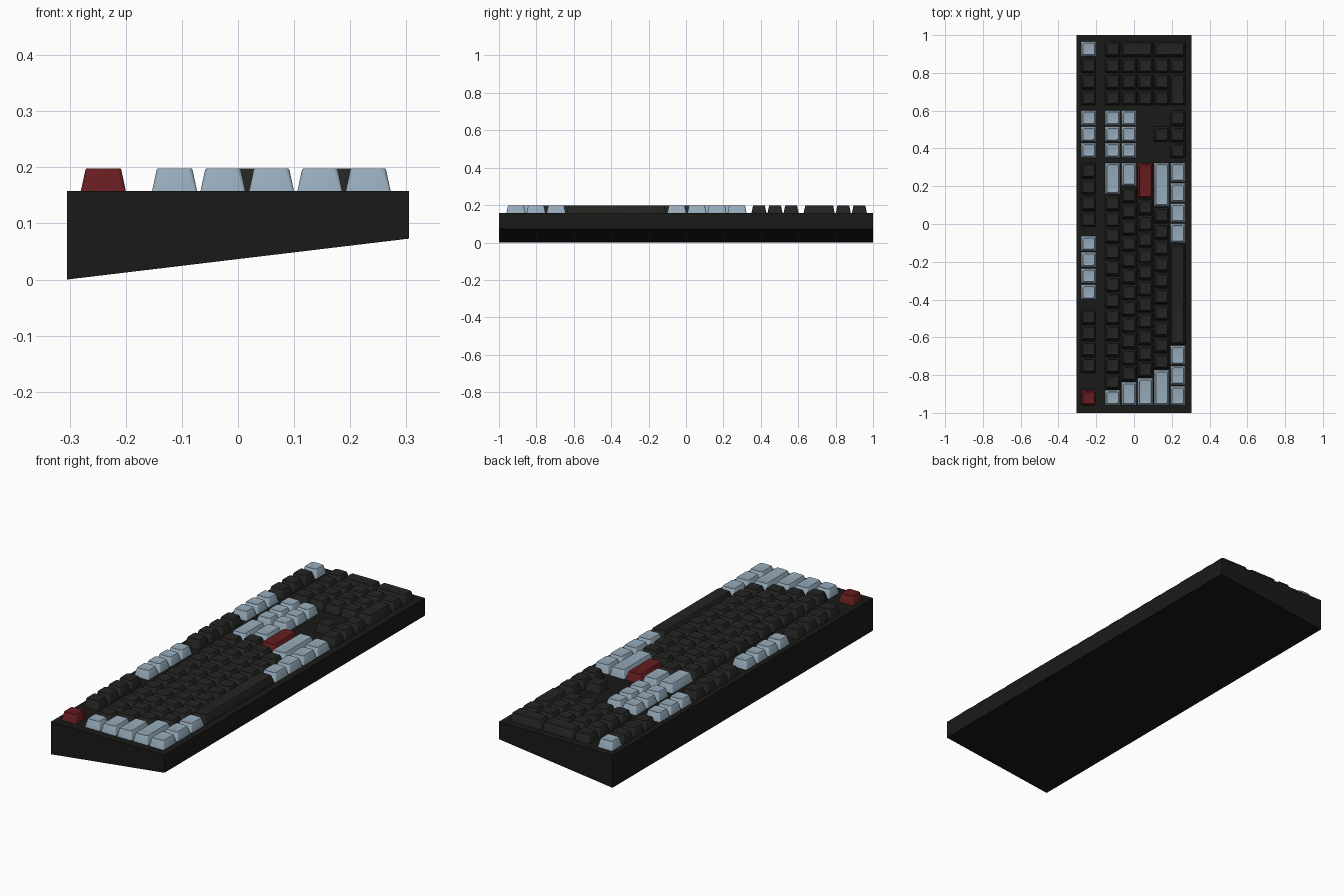
import bpy, bmesh, math

if "Cube" in bpy.data.objects:
    bpy.data.objects.remove(bpy.data.objects["Cube"])

U = 0.086                                        # one key unit
ROWS = [-0.240, -0.113, -0.0267, 0.0597, 0.146, 0.232]   # x of each key row
MAIN, NAV, PAD = -0.963, 0.347, 0.626            # y where each key block starts
TOP = 0.158                                      # top face of the case


def material(name, rgb):
    m = bpy.data.materials.new(name)
    m.diffuse_color = (*rgb, 1)
    m.use_nodes = True
    m.node_tree.nodes["Principled BSDF"].inputs["Base Color"].default_value = m.diffuse_color
    return m


CASE = material("case_black", (0.010, 0.010, 0.009))
MATS = {"d": material("key_dark", (0.017, 0.017, 0.015)),
        "l": material("key_light", (0.30, 0.40, 0.49)),
        "r": material("key_red", (0.13, 0.012, 0.014))}
LABEL = {"d": "dark_key", "l": "light_key", "r": "red_key"}


def finish(name, bm, mat, smooth=True):
    bmesh.ops.recalc_face_normals(bm, faces=bm.faces)
    me = bpy.data.meshes.new(name)
    bm.to_mesh(me)
    bm.free()
    me.materials.append(mat)
    if smooth:
        me.shade_smooth()
        me.set_sharp_from_angle(angle=math.radians(35))
    ob = bpy.data.objects.new(name, me)
    bpy.context.collection.objects.link(ob)
    return ob


def rounded_loop(bm, hx, hy, r, z, seg=4):
    """Ring of vertices around a rounded rectangle."""
    verts = []
    for i, (sx, sy) in enumerate([(1, 1), (-1, 1), (-1, -1), (1, -1)]):
        for k in range(seg + 1):
            a = math.pi / 2 * (i + k / seg)
            verts.append(bm.verts.new((sx * (hx - r) + r * math.cos(a),
                                       sy * (hy - r) + r * math.sin(a), z)))
    return verts


def keycap(kind, x, y, ux=1, uy=1):
    """Tapered cap with softened rim and shallow dished top."""
    bm = bmesh.new()
    hx, hy = (ux * U - 0.006) / 2, (uy * U - 0.006) / 2
    profile = [(0.0, 0.000, 0.005), (0.0375, 0.0080, 0.009),
               (0.0400, 0.0098, 0.010), (0.0395, 0.0125, 0.009),
               (0.0380, 0.0190, 0.006)]           # height, inset, corner radius
    rings = [rounded_loop(bm, hx - d, hy - d, r, z) for z, d, r in profile]
    n = len(rings[0])
    for a, b in zip(rings, rings[1:]):
        for i in range(n):
            j = (i + 1) % n
            bm.faces.new((a[i], a[j], b[j], b[i]))
    bm.faces.new(rings[0][::-1])
    bm.faces.new(rings[-1])
    finish(LABEL[kind], bm, MATS[kind]).location = (x, y, TOP)


def run(row, start, keys):
    """Lay keys along y; each entry is (kind, width, count), kind None = gap."""
    y = start
    for kind, w, count in keys:
        for _ in range(count):
            if kind:
                keycap(kind, ROWS[row], y + w * U / 2, 1, w)
            y += w * U


# wedge-shaped case
bm = bmesh.new()
section = [(-0.305, 0), (0.305, 0.073), (0.305, TOP), (-0.305, TOP)]
face = bm.faces.new([bm.verts.new((x, -1, z)) for x, z in section])
ext = bmesh.ops.extrude_face_region(bm, geom=[face])
bmesh.ops.translate(bm, vec=(0, 2, 0),
                    verts=[v for v in ext["geom"] if isinstance(v, bmesh.types.BMVert)])
finish("case", bm, CASE, smooth=False)

# main block
run(0, MAIN, [("r", 1, 1), (None, 1, 1), ("d", 1, 4), (None, 0.5, 1),
              ("l", 1, 4), (None, 0.5, 1), ("d", 1, 4)])
run(1, MAIN, [("l", 1, 1), ("d", 1, 12), ("l", 2, 1)])
run(2, MAIN, [("l", 1.5, 1), ("d", 1, 12), ("l", 1.5, 1)])
run(3, MAIN, [("l", 1.75, 1), ("d", 1, 11), ("r", 2.25, 1)])
run(4, MAIN, [("l", 2.25, 1), ("d", 1, 10), ("l", 2.75, 1)])
run(5, MAIN, [("l", 1.25, 3), ("d", 6.25, 1), ("l", 1.25, 4)])

# navigation block and arrows
for row in (0, 1, 2):
    run(row, NAV, [("l", 1, 3)])
run(4, NAV, [(None, 1, 1), ("d", 1, 1)])
run(5, NAV, [("d", 1, 3)])

# number pad
run(0, PAD, [("d", 1, 3), ("l", 1, 1)])
run(1, PAD, [("d", 1, 4)])
for row in (2, 3, 4):
    run(row, PAD, [("d", 1, 3)])
run(5, PAD, [("d", 2, 1), ("d", 1, 1)])
for a in (2, 4):                                  # double-height keys
    keycap("d", (ROWS[a] + ROWS[a + 1]) / 2, PAD + 3.5 * U, 2, 1)
